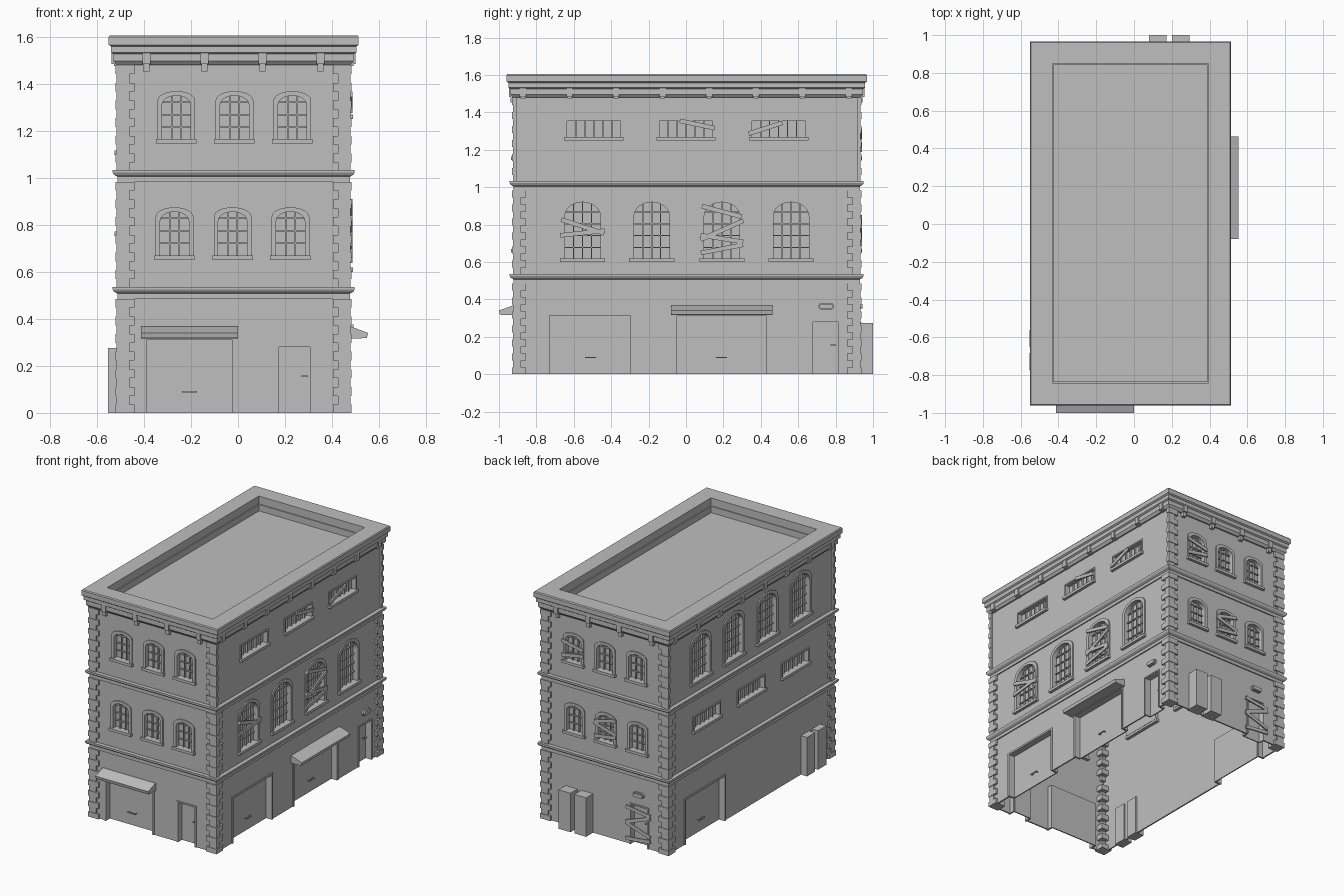
import bpy, bmesh, math
from mathutils import Vector

if "Cube" in bpy.data.objects:
    bpy.data.objects.remove(bpy.data.objects["Cube"], do_unlink=True)

# One flat material for the whole building
GREY = (0.52, 0.52, 0.52, 1)
mat = bpy.data.materials.new("plain grey")
mat.use_nodes = True
mat.diffuse_color = GREY
mat.node_tree.nodes["Principled BSDF"].inputs["Base Color"].default_value = GREY

# Outer wall limits; each side maps (along, outward, up) to world space
X0, X1, Y0, Y1 = -0.505, 0.468, -0.915, 0.922
SIDES = {
    "front": lambda u, d, z: Vector((u, Y0 - d, z)),
    "back": lambda u, d, z: Vector((u, Y1 + d, z)),
    "right": lambda u, d, z: Vector((X1 + d, u, z)),
    "left": lambda u, d, z: Vector((X0 - d, u, z)),
}
parts = {}


def part(name):
    return parts.setdefault(name, bmesh.new())


def skin(bm, rings, closed=True):
    """Join rings of points into a tube, capping the ends if open."""
    vs = [[bm.verts.new(p) for p in r] for r in rings]
    n = len(vs[0])
    pairs = list(zip(vs, vs[1:])) + ([(vs[-1], vs[0])] if closed else [])
    for a, b in pairs:
        for i in range(n):
            j = (i + 1) % n
            bm.faces.new((a[i], a[j], b[j], b[i]))
    if not closed:
        bm.faces.new(vs[0])
        bm.faces.new(vs[-1])


def prism(name, side, pts, d0, d1):
    at = SIDES[side]
    skin(part(name), [[at(u, d, z) for u, z in pts] for d in (d0, d1)], False)


def rect(u0, u1, z0, z1):
    return [(u0, z0), (u0, z1), (u1, z1), (u1, z0)]


def box(name, side, u0, u1, z0, z1, d0, d1):
    prism(name, side, rect(u0, u1, z0, z1), d0, d1)


def strip(name, side, outer, inner, d0, d1):
    """Solid surround between two open outlines."""
    at = SIDES[side]
    skin(part(name), [[at(*o), at(*p), at(*q), at(*r)] for o, p, q, r in (
        ((a[0], d0, a[1]), (a[0], d1, a[1]), (b[0], d1, b[1]), (b[0], d0, b[1]))
        for a, b in zip(outer, inner))], False)


def outline(uc, half, z0, top, rise):
    """Opening outline with an optional arched head."""
    if not rise:
        return rect(uc - half, uc + half, z0, top)
    arc = [math.pi * (1 - i / 12) for i in range(13)]
    head = [(uc + half * math.cos(t), top - rise + rise * math.sin(t)) for t in arc]
    return [(uc - half, z0)] + head + [(uc + half, z0)]


def window(side, uc, half, z0, top, rise, rim, cols, rows):
    inner = outline(uc, half - rim, z0, top - rim, rise)
    strip(side + "_window_surrounds", side, outline(uc, half, z0, top, rise), inner, -0.032, 0.008)
    prism("opening_cutter", side, outline(uc, half - rim / 2, z0, top - rim / 2, rise), -0.04, 0.04)
    prism(side + "_window_panes", side, inner, -0.034, -0.028)
    box(side + "_window_sills", side, uc - half - 0.006, uc + half + 0.006, z0 - 0.016, z0 + 0.003, -0.032, 0.02)
    w, spring = half - rim, top - rim - rise
    bars = side + "_window_bars"
    for i in range(1, cols):
        s = 2 * i / cols - 1
        box(bars, side, uc + s * w - 0.003, uc + s * w + 0.003, z0,
            spring + rise * math.sqrt(1 - s * s), -0.03, -0.015)
    for i in range(1, rows):
        z = z0 + (spring + rise * 0.3 - z0) * i / (rows - 1 if rise else rows)
        box(bars, side, uc - w, uc + w, z - 0.003, z + 0.003, -0.03, -0.017)


def door(side, u0, u1, top, rim, handle_u, handle_z, handle_w):
    uc, half = (u0 + u1) / 2, (u1 - u0) / 2
    inner = outline(uc, half - rim, 0, top - rim, 0)
    strip(side + "_door_frames", side, outline(uc, half, 0, top, 0), inner, -0.045, 0.006)
    prism("opening_cutter", side, outline(uc, half - rim / 2, -0.05, top - rim / 2, 0), -0.06, 0.04)
    prism(side + "_door_panels", side, inner, -0.048, -0.04)
    name = side + "_door_handles"
    box(name, side, handle_u - handle_w, handle_u + handle_w, handle_z - 0.003, handle_z + 0.003, -0.028, -0.022)
    for s in (-0.8, 0.8):
        c = handle_u + s * handle_w
        box(name, side, c - 0.003, c + 0.003, handle_z - 0.003, handle_z + 0.003, -0.041, -0.024)


def board(side, uc, zc, length, degrees):
    c, s = math.cos(math.radians(degrees)), math.sin(math.radians(degrees))
    pts = [(uc + u * c - v * s, zc + u * s + v * c)
           for u, v in rect(-length / 2, length / 2, -0.012, 0.012)]
    prism(side + "_boards", side, pts, 0.008, 0.018)


def awning(side, u0, u1):
    at = SIDES[side]
    profile = [(-0.01, 0.315), (0.08, 0.318), (0.085, 0.34), (0.015, 0.366), (-0.01, 0.368)]
    skin(part(side + "_awning"), [[at(u, d, z) for d, z in profile] for u in (u0, u1)], False)


def lamp(side, uc):
    for r, d in ((0.018, 0.012), (0.013, 0.022)):
        pts = [(uc + (0.024 if math.cos(t) > 0 else -0.024) + r * math.cos(t), 0.363 + r * math.sin(t))
               for t in (math.pi * (i + 0.5) / 8 for i in range(16))]
        prism(side + "_lamp", side, pts, -0.005, d)


def moulding(name, profile):
    """Sweep an (outset, height) profile round the building."""
    corners = ((X0, Y0, -1, -1), (X1, Y0, 1, -1), (X1, Y1, 1, 1), (X0, Y1, -1, 1))
    skin(part(name), [[Vector((x + sx * o, y + sy * o, z)) for o, z in profile]
                      for x, y, sx, sy in corners])


# Cornice, parapet and floor bands
moulding("cornice", [(-0.08, 1.48), (-0.08, 1.55), (-0.073, 1.55), (-0.073, 1.605), (0.04, 1.605),
                     (0.045, 1.598), (0.045, 1.565), (0.035, 1.558), (0.035, 1.532), (0.024, 1.525),
                     (0.024, 1.495), (0.01, 1.478), (-0.01, 1.478)])
for name, b in (("lower_band", 0.535), ("upper_band", 1.032)):
    moulding(name, [(-0.01, b - 0.05), (0.008, b - 0.05), (0.008, b - 0.028),
                    (0.022, b - 0.02), (0.028, b - 0.01), (0.028, b), (-0.01, b)])

# Cornice brackets
for side, start, step, count, drop in (("front", -0.39, 0.247, 4, 1.452), ("back", -0.39, 0.247, 4, 1.452),
                                       ("right", -0.872, 0.249, 8, 1.475), ("left", -0.872, 0.249, 8, 1.475)):
    for i in range(count):
        u = start + i * step
        box(side + "_brackets", side, u - 0.017, u + 0.017, 1.483, 1.53, 0, 0.032)
        box(side + "_brackets", side, u - 0.013, u + 0.013, drop, 1.485, 0, 0.022)

# Corner stones, alternating long and short
ROW = 0.0375
for floor, (low, high) in enumerate(((0, 0.485), (0.535, 0.982), (1.032, 1.478))):
    for r in range(round((high - low) / ROW)):
        z1 = high - r * ROW
        z0 = max(z1 - ROW, low)
        out, lx, ly = (0.011, 0.043, 0.032) if r % 2 else (0.015, 0.065, 0.06)
        if floor == 2:
            ly = 0.008
        for x, sx in ((X0, -1), (X1, 1)):
            for side, y, sy in (("front", Y0, -1), ("back", Y1, 1)):
                box("corner_stones", side, min(x + sx * out, x - sx * lx), max(x + sx * out, x - sx * lx),
                    z0, z1, -ly, out)

# Arched windows on the short walls, both upper floors
for side in ("front", "back"):
    for shift, z0, top in ((0, 0.667, 0.874), (0.008, 1.162, 1.368)):
        for u in (-0.27, -0.023, 0.223):
            window(side, u + shift, 0.08, z0, top, 0.04, 0.019, 3, 4)

# Tall arched windows and barred slots, on opposite floors of the long walls
for side, tall, slot in (("right", 0.615, 1.265), ("left", 1.112, 0.768)):
    for u in (-0.553, -0.183, 0.192, 0.562):
        window(side, u, 0.115, tall, tall + 0.325, 0.075, 0.02, 4, 5)
    for u in (-0.492, 0.0, 0.495):
        window(side, u, 0.153, slot, slot + 0.1, 0, 0.01, 6, 1)

# Garage doors, doors, awnings and lamps
door("front", -0.4, -0.012, 0.325, 0.013, -0.206, 0.09, 0.032)
door("front", 0.165, 0.317, 0.29, 0.01, 0.284, 0.155, 0.014)
door("back", -0.357, -0.205, 0.29, 0.01, -0.324, 0.155, 0.014)
door("right", -0.742, -0.284, 0.328, 0.013, -0.51, 0.09, 0.03)
door("right", -0.06, 0.443, 0.325, 0.013, 0.19, 0.09, 0.03)
door("right", 0.67, 0.822, 0.288, 0.01, 0.787, 0.155, 0.014)
door("left", 0.284, 0.742, 0.328, 0.013, 0.51, 0.09, 0.03)
awning("front", -0.413, 0.0)
awning("right", -0.08, 0.462)
lamp("right", 0.75)
lamp("back", -0.281)

# Utility cabinets
for side, depth, spans in (("back", 0.078, ((0.08, 0.172), (0.202, 0.295))),
                           ("left", 0.048, ((-0.65, -0.56), (-0.775, -0.683)))):
    for u0, u1 in spans:
        box(side + "_cabinets", side, u0, u1, 0, 0.275, -0.02, depth)

# Nailed boards
for b in (("right", -0.553, 0.79, 0.24, -18), ("right", -0.553, 0.755, 0.24, 6),
          ("right", 0.192, 0.87, 0.22, -15), ("right", 0.192, 0.77, 0.25, 24),
          ("right", 0.192, 0.725, 0.23, -9), ("right", 0.192, 0.67, 0.23, 11),
          ("right", 0.06, 1.335, 0.19, -12), ("right", 0.425, 1.315, 0.19, 18),
          ("back", 0.231, 1.285, 0.17, 12), ("back", 0.231, 1.215, 0.17, -10),
          ("back", -0.023, 0.82, 0.17, -14), ("back", -0.023, 0.765, 0.18, 16),
          ("back", -0.023, 0.71, 0.17, -8), ("back", -0.281, 0.25, 0.19, 8),
          ("back", -0.281, 0.19, 0.2, -20), ("back", -0.281, 0.12, 0.2, 18),
          ("back", -0.281, 0.05, 0.19, -6)):
    board(*b)

# Hollow wall shell with the roof deck as its top
box("walls", "front", X0, X1, 0, 1.505, Y0 - Y1, 0)
T = 0.01
box("cavity_cutter", "front", X0 + T, X1 - T, -0.1, 1.48, Y0 - Y1 + T, -T)

objects = {}
for name, bm in parts.items():
    bmesh.ops.recalc_face_normals(bm, faces=bm.faces)
    mesh = bpy.data.meshes.new(name)
    bm.to_mesh(mesh)
    bm.free()
    mesh.materials.append(mat)
    objects[name] = bpy.data.objects.new(name, mesh)
    bpy.context.collection.objects.link(objects[name])

# Cut the cavity and openings out of the walls
for name in ("cavity_cutter", "opening_cutter"):
    cutter = objects[name]
    cutter.hide_render = True
    cutter.display_type = 'WIRE'
    mod = objects["walls"].modifiers.new(name, 'BOOLEAN')
    mod.operation, mod.solver, mod.object = 'DIFFERENCE', 'EXACT', cutter
bpy.context.view_layer.update()
walls = objects["walls"]
cut = bpy.data.meshes.new_from_object(walls.evaluated_get(bpy.context.evaluated_depsgraph_get()))
walls.modifiers.clear()
walls.data = cut
for name in ("cavity_cutter", "opening_cutter"):
    bpy.data.objects.remove(objects[name], do_unlink=True)
